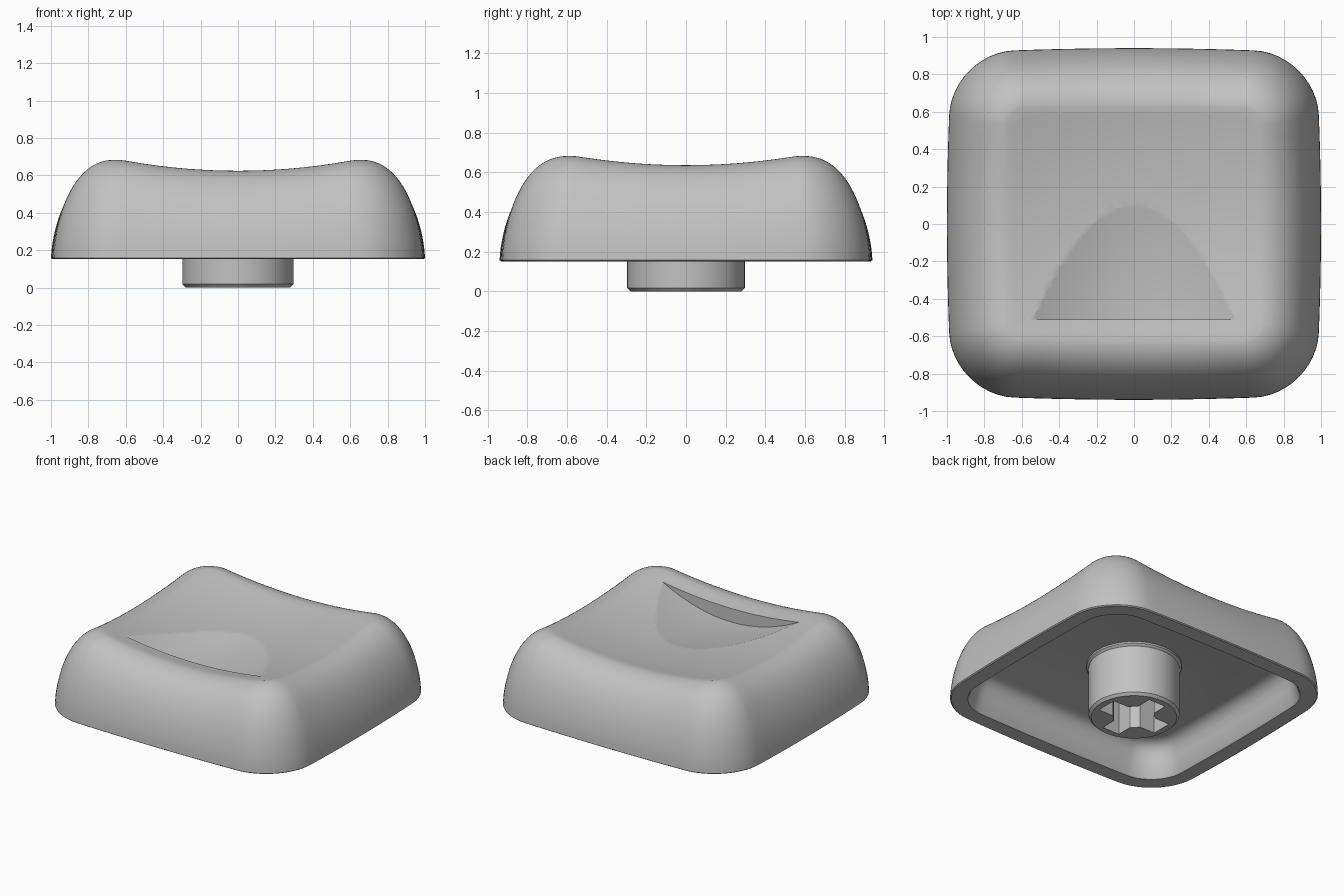
import bpy, bmesh, math
from mathutils import Matrix, Vector

if "Cube" in bpy.data.objects:
    bpy.data.objects.remove(bpy.data.objects["Cube"])

HALF_X, HALF_Y = 1.0, 0.94
SKIRT_Z, CEILING_Z = 0.152, 0.39
RIM_INSET = 0.315

grey = bpy.data.materials.new("cap grey")
grey.use_nodes = True
COLOR = (0.54, 0.54, 0.54, 1)
grey.diffuse_color = COLOR
grey.node_tree.nodes["Principled BSDF"].inputs["Base Color"].default_value = COLOR


def make_object(name, bm):
    bmesh.ops.recalc_face_normals(bm, faces=bm.faces)
    mesh = bpy.data.meshes.new(name)
    bm.to_mesh(mesh)
    bm.free()
    mesh.materials.append(grey)
    obj = bpy.data.objects.new(name, mesh)
    bpy.context.collection.objects.link(obj)
    return obj


def activate(obj):
    bpy.ops.object.select_all(action="DESELECT")
    obj.select_set(True)
    bpy.context.view_layer.objects.active = obj


def cut(obj, cutter):
    mod = obj.modifiers.new("cut", "BOOLEAN")
    mod.operation, mod.solver, mod.object = "DIFFERENCE", "EXACT", cutter
    activate(obj)
    bpy.ops.object.modifier_apply(modifier=mod.name)
    bpy.data.objects.remove(cutter)


def smooth(obj):
    activate(obj)
    bpy.ops.object.shade_smooth_by_angle(angle=math.radians(32))


def dish(x, y):
    return 0.565 + 0.152 * (x * x + y * y)


def outline(inset, corner_steps=12, side_steps=14):
    """Rounded rectangle with slightly bulging sides."""
    bulge = 0.03 - 0.07 * inset
    a = (HALF_X - inset) / (1 + bulge)
    b = (HALF_Y - inset) / (1 + bulge)
    r = 0.33 - 0.75 * inset
    corners = []
    for k, (sx, sy) in enumerate([(1, 1), (-1, 1), (-1, -1), (1, -1)]):
        arc = []
        for i in range(corner_steps + 1):
            t = math.pi / 2 * (k + i / corner_steps)
            arc.append(Vector((sx * (a - r) + r * math.cos(t),
                               sy * (b - r) + r * math.sin(t))))
        corners.append(arc)
    pts = []
    for k, arc in enumerate(corners):
        pts += arc
        nxt = corners[(k + 1) % 4][0]
        pts += [arc[-1].lerp(nxt, i / side_steps) for i in range(1, side_steps)]
    return [(p.x * (1 + bulge * (1 - (p.y / b) ** 2)),
             p.y * (1 + bulge * (1 - (p.x / a) ** 2))) for p in pts]


# Cap shell: rings from the ceiling, down the cavity, up the skirt, into the dish
rings = []
for inset, z in [(0.25, CEILING_Z), (0.215, 0.382), (0.185, 0.36), (0.165, 0.325),
                 (0.15, 0.27), (0.125, 0.165), (0.115, SKIRT_Z), (0.008, SKIRT_Z)]:
    rings.append([(x, y, z) for x, y in outline(inset)])
rim = outline(RIM_INSET)
STEPS = 24
START = math.radians(4)
for i in range(STEPS + 1):
    t = START + (math.pi / 2 - START) * i / STEPS
    height = math.sin(t) ** (1.2 - 0.16 * t) if i else 0.012
    pts = outline(RIM_INSET * (1 - math.cos(t)) if i else 0)
    rings.append([(x, y, SKIRT_Z + height * (dish(*q) - SKIRT_Z))
                  for (x, y), q in zip(pts, rim)])
for i in range(1, 14):
    f = 1 - i / 14
    rings.append([(x * f, y * f, dish(x * f, y * f)) for x, y in rim])


def loft(bm, rings):
    """Skin a stack of closed rings and return their vertices."""
    loops = [[bm.verts.new(p) for p in ring] for ring in rings]
    for low, high in zip(loops, loops[1:]):
        for i in range(len(low)):
            j = (i + 1) % len(low)
            bm.faces.new((low[i], low[j], high[j], high[i]))
    bm.faces.new(loops[0])
    return loops


bm = bmesh.new()
inner = loft(bm, rings)[-1]
centre = bm.verts.new((0, 0, dish(0, 0)))
for i, v in enumerate(inner):
    bm.faces.new((v, inner[(i + 1) % len(inner)], centre))
cap = make_object("cap_shell", bm)

# Finger scoop: sloping floor ending in an upright wall at the front
bm = bmesh.new()
bmesh.ops.create_grid(bm, x_segments=40, y_segments=24, size=1)
for v in bm.verts:
    x, y = v.co.x * 0.62, -0.155 + v.co.y * 0.355
    v.co = (x, y, dish(x, y) - 0.16 * (0.1 - y - 2.08 * x * x))
lifted = bmesh.ops.extrude_face_region(bm, geom=bm.faces[:])
for v in lifted["geom"]:
    if isinstance(v, bmesh.types.BMVert):
        v.co.z = 1.1
cut(cap, make_object("scoop_cutter", bm))
smooth(cap)

# Stem with a small collar under the ceiling
SEGMENTS = 64
bm = bmesh.new()
stem_loops = loft(bm, [[(r * math.cos(math.tau * i / SEGMENTS),
                         r * math.sin(math.tau * i / SEGMENTS), z)
                        for i in range(SEGMENTS)]
                       for r, z in [(0.28, 0), (0.297, 0.018), (0.297, 0.365),
                                    (0.312, 0.378), (0.312, 0.4)]])
bm.faces.new(stem_loops[-1])
stem = make_object("stem", bm)


# Cross-shaped socket with chamfered inner corners
def box(name, sx, sy, turn):
    bm = bmesh.new()
    bmesh.ops.create_cube(bm, size=1)
    bm.transform(Matrix.Translation((0, 0, 0.1)) @ Matrix.Rotation(turn, 4, "Z")
                 @ Matrix.Diagonal((sx, sy, 0.54, 1)))
    return make_object(name, bm)


for name, sx, sy, turn in [("slot_across", 0.47, 0.15, 0),
                           ("slot_along", 0.135, 0.47, 0),
                           ("corner_relief", 0.27, 0.27, math.pi / 4)]:
    cut(stem, box(name, sx, sy, turn))
smooth(stem)
